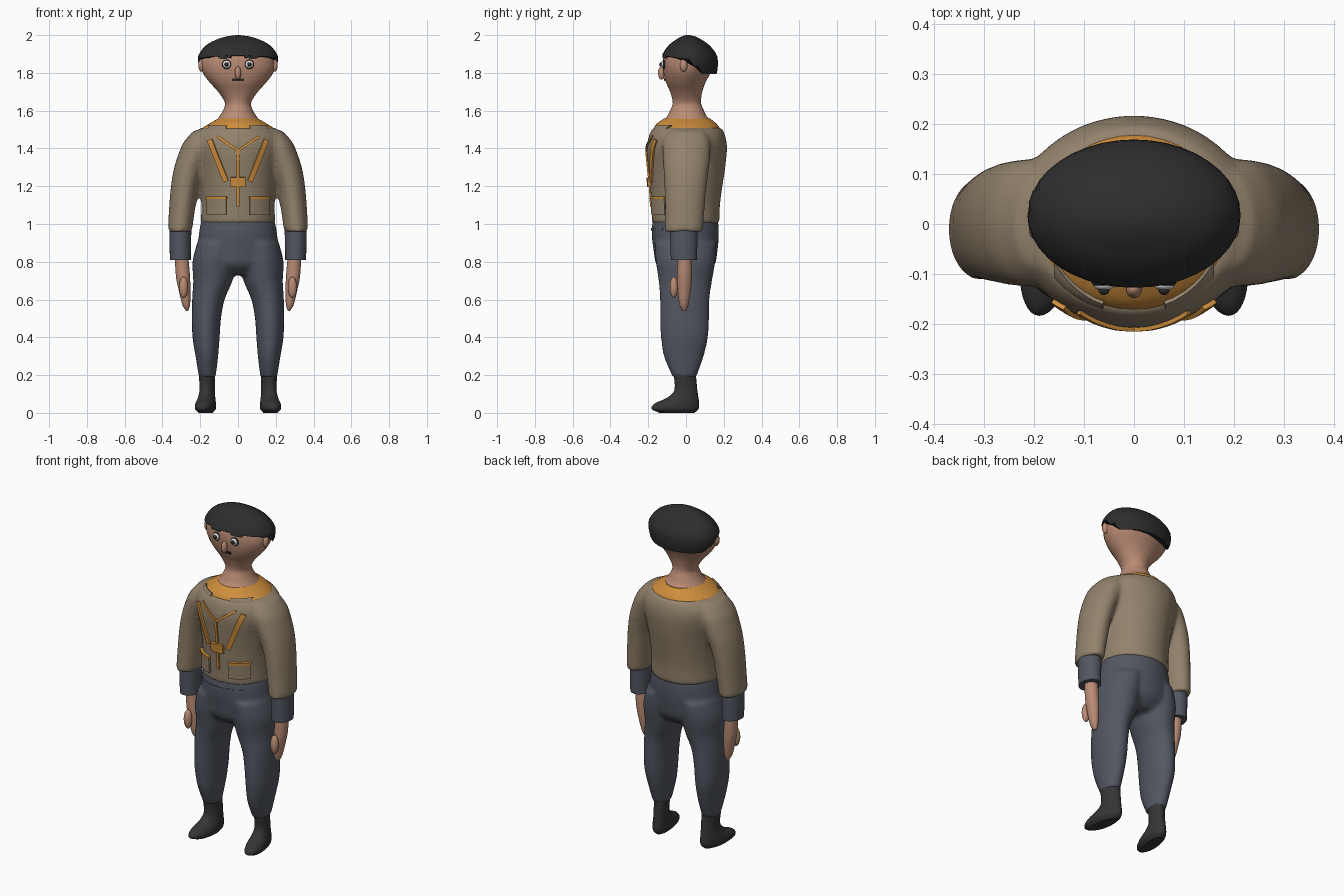
import bpy, bmesh, math
from mathutils import Vector, Matrix
from mathutils.bvhtree import BVHTree

if "Cube" in bpy.data.objects:
    bpy.data.objects.remove(bpy.data.objects["Cube"], do_unlink=True)


def material(name, r, g, b):
    m = bpy.data.materials.new(name)
    m.use_nodes = True
    m.diffuse_color = (r, g, b, 1)
    m.node_tree.nodes["Principled BSDF"].inputs["Base Color"].default_value = (r, g, b, 1)
    return m


SKIN = material("skin", 0.49, 0.26, 0.175)
KHAKI = material("khaki cloth", 0.29, 0.225, 0.15)
SLATE = material("slate cloth", 0.085, 0.095, 0.12)
ORANGE = material("orange cloth", 0.62, 0.27, 0.045)
BLACK = material("cap black", 0.026, 0.026, 0.026)
BOOT = material("boot black", 0.035, 0.035, 0.035)
WHITE = material("eye white", 0.75, 0.75, 0.75)
SIDES = 40


def finish(name, bm, mat, mirror=False):
    bmesh.ops.recalc_face_normals(bm, faces=bm.faces[:])
    mesh = bpy.data.meshes.new(name)
    bm.to_mesh(mesh)
    bm.free()
    mesh.materials.append(mat)
    ob = bpy.data.objects.new(name, mesh)
    bpy.context.collection.objects.link(ob)
    if mirror:
        ob.modifiers.new("Mirror", 'MIRROR').use_mirror_merge = False
    return ob


def sample(rings, z):
    """Smoothly interpolate a ring (z, centre x, half width, front y, back y)."""
    r = [Vector(q) for q in rings]
    n = len(r)
    i = max(k for k in range(n - 1) if r[k][0] <= z or k == 0)

    def slope(k):
        a, b = r[max(k - 1, 0)], r[min(k + 1, n - 1)]
        return (b - a) / (b[0] - a[0])

    h = r[i + 1][0] - r[i][0]
    t = (z - r[i][0]) / h
    return (r[i] * (2*t**3 - 3*t*t + 1) + slope(i) * h * (t**3 - 2*t*t + t)
            + r[i + 1] * (3*t*t - 2*t**3) + slope(i + 1) * h * (t**3 - t*t))


def point(ring, z, k, side=1):
    _, cx, rx, front, back = ring
    a = math.tau * k / SIDES
    return Vector((side * (cx + rx * math.cos(a)),
                   (front + back) / 2 + (back - front) / 2 * math.sin(a), z))


def skin_rows(bm, rows):
    rows = [[bm.verts.new(p) for p in row] for row in rows]
    for low, high in zip(rows, rows[1:]):
        for k in range(SIDES):
            j = (k + 1) % SIDES
            bm.faces.new((low[k], low[j], high[j], high[k])).smooth = True
    bm.faces.new(rows[0])
    bm.faces.new(rows[-1])


def tube(bm, rings, side=1):
    levels = [a[0] + (b[0] - a[0]) * s / 4 for a, b in zip(rings, rings[1:]) for s in range(4)]
    levels.append(rings[-1][0])
    skin_rows(bm, [[point(sample(rings, z), z, k, side) for k in range(SIDES)] for z in levels])


def loft(name, rings, mat, mirror=False):
    bm = bmesh.new()
    tube(bm, rings)
    return finish(name, bm, mat, mirror)


def garment(name, trunk, limb, mat):
    """Fuse a trunk and two limbs into one soft surface."""
    bm = bmesh.new()
    tube(bm, trunk)
    for side in (1, -1):
        tube(bm, limb, side)
    ob = finish(name, bm, mat)
    remesh = ob.modifiers.new("Fuse", 'REMESH')
    remesh.mode = 'VOXEL'
    remesh.voxel_size = 0.012
    remesh.use_smooth_shade = True
    soften = ob.modifiers.new("Soften", 'SMOOTH')
    soften.factor, soften.iterations = 0.5, 7
    return ob


def ellipsoid(name, centre, radii, mat, mirror=False):
    bm = bmesh.new()
    bmesh.ops.create_uvsphere(bm, u_segments=20, v_segments=12, radius=1,
                              matrix=Matrix.Translation(centre) @ Matrix.Diagonal((*radii, 1)))
    for f in bm.faces:
        f.smooth = True
    return finish(name, bm, mat, mirror)


def surface(ob):
    dg = bpy.context.evaluated_depsgraph_get()
    dg.update()
    return BVHTree.FromObject(ob, dg)


def patch(name, tree, a, b, width, thick, mat, mirror=False):
    """A strip from a to b, given in x and z, laid on the front of a surface."""
    a, b = Vector(a), Vector(b)
    d = (b - a).normalized()
    across = Vector((-d.y, d.x)) * width / 2
    bm = bmesh.new()
    grid = []
    for i in range(11):
        row = []
        for s in (-1, -0.5, 0, 0.5, 1):
            p = a.lerp(b, i / 10) + across * s
            hit = tree.ray_cast(Vector((p.x, -1, p.y)), Vector((0, 1, 0)))[0]
            row.append(bm.verts.new((p.x, hit.y if hit else -0.17, p.y)))
        grid.append(row)
    for r, q in zip(grid, grid[1:]):
        for k in range(4):
            bm.faces.new((r[k], r[k + 1], q[k + 1], q[k]))
    ob = finish(name, bm, mat, mirror)
    solid = ob.modifiers.new("Thickness", 'SOLIDIFY')
    solid.thickness, solid.offset = thick * 2, 0
    return ob


# Clothing
jacket = garment("jacket", [
    (1.0, 0, .198, -.18, .177), (1.1, 0, .194, -.184, .18), (1.2, 0, .2, -.19, .193),
    (1.3, 0, .215, -.2, .208), (1.4, 0, .24, -.208, .217), (1.46, 0, .24, -.198, .21),
    (1.51, 0, .2, -.178, .19)], [
    (.96, .308, .064, -.112, .09), (1.1, .294, .07, -.112, .1), (1.2, .281, .074, -.115, .11),
    (1.3, .256, .082, -.12, .122), (1.4, .217, .087, -.125, .13), (1.44, .203, .08, -.12, .125),
    (1.495, .185, .05, -.09, .1)], KHAKI)
trousers = garment("trousers", [
    (.73, 0, .11, -.1, .1), (.78, 0, .2, -.155, .15), (.85, 0, .213, -.17, .166),
    (.95, 0, .207, -.182, .174), (1.02, 0, .192, -.175, .168), (1.06, 0, .17, -.155, .15)], [
    (.19, .163, .045, -.072, .056), (.3, .165, .06, -.118, .094), (.4, .169, .072, -.133, .117),
    (.5, .167, .077, -.138, .122), (.6, .157, .086, -.138, .124), (.7, .133, .104, -.145, .138),
    (.8, .125, .116, -.16, .155), (.9, .105, .112, -.165, .16)], SLATE)
shirt = loft("shirt", [
    (1.45, 0, .2, -.17, .18), (1.5, 0, .195, -.172, .18), (1.53, 0, .155, -.156, .162),
    (1.558, 0, .105, -.118, .128)], ORANGE)
loft("cuffs", [(.81, .305, .055, -.08, .058), (.9, .306, .057, -.083, .06),
               (1.0, .304, .059, -.085, .062)], SLATE, True)

# Boots, splayed outwards at the toes
boots = loft("boots", [
    (0, .165, .035, -.14, .045), (.02, .165, .052, -.182, .066), (.05, .165, .052, -.165, .07),
    (.08, .164, .045, -.1, .066), (.12, .163, .04, -.062, .06), (.21, .163, .043, -.066, .052)],
    BOOT, True)
for v in boots.data.vertices:
    v.co.x -= v.co.y * 0.13

# Hands
loft("hands", [(.54, .27, .006, -.018, 0), (.57, .274, .02, -.034, .012),
               (.65, .283, .031, -.045, .026), (.72, .291, .037, -.047, .031),
               (.84, .3, .036, -.045, .03)], SKIN, True)
ellipsoid("thumbs", (.288, -.064, .665), (.024, .022, .056), SKIN, True)

# Head and cap
head = loft("head", [
    (1.54, 0, .12, -.13, .14), (1.57, 0, .098, -.1, .11), (1.6, 0, .08, -.085, .095),
    (1.64, 0, .069, -.07, .08), (1.7, 0, .105, -.084, .086), (1.75, 0, .15, -.106, .104),
    (1.8, 0, .186, -.119, .13), (1.85, 0, .2, -.123, .148), (1.9, 0, .188, -.112, .145),
    (1.95, 0, .13, -.06, .09)], SKIN)
cap_rings = [
    (1.78, 0, .18, -.116, .158), (1.82, 0, .203, -.125, .167), (1.87, 0, .213, -.13, .168),
    (1.9, 0, .206, -.124, .16), (1.95, 0, .164, -.088, .12), (1.98, 0, .105, -.047, .075),
    (1.994, 0, .055, -.02, .045), (2.0, 0, .01, 0, .02)]


def cap_edge(k):
    s = math.sin(math.tau * k / SIDES)
    if s < .05:
        return 1.87 + .022 * max(0, -s)
    return 1.835 if s < .35 else 1.795


bm = bmesh.new()
rows = []
for i in range(17):
    t = 1 - (1 - i / 16) ** 1.6
    row = []
    for k in range(SIDES):
        z = cap_edge(k) * (1 - t) + 2 * t
        row.append(point(sample(cap_rings, z), z, k))
    rows.append(row)
skin_rows(bm, rows)
finish("cap", bm, BLACK)

# Face
face = surface(head)
ellipsoid("ears", (.194, -.012, 1.84), (.016, .02, .034), SKIN, True)
ellipsoid("nose", (0, -.13, 1.8), (.016, .018, .036), SKIN)
eye_y = face.ray_cast(Vector((.06, -1, 1.845)), Vector((0, 1, 0)))[0].y
for part, lift, size, mat in (("eye_rims", 0, .025, BLACK), ("eyeballs", .006, .02, WHITE),
                              ("pupils", .015, .011, BLACK)):
    ellipsoid(part, (.06, eye_y - lift, 1.845), (size, .01, size), mat, True)
patch("eyebrows", face, (.035, 1.888), (.1, 1.884), .018, .008, BLACK, True)
patch("moustache", face, (-.03, 1.765), (.03, 1.765), .012, .006, BLACK)

# Harness and pockets on the jacket
front = surface(jacket)
patch("wide_straps", front, (.148, 1.445), (.062, 1.225), .026, .009, ORANGE, True)
patch("thin_straps", front, (.108, 1.462), (0, 1.388), .013, .008, ORANGE, True)
patch("centre_strap", front, (0, 1.39), (0, 1.09), .014, .008, ORANGE)
patch("buckle", front, (-.038, 1.222), (.038, 1.222), .052, .016, ORANGE)
patch("pockets", front, (.06, 1.095), (.158, 1.095), .095, .012, KHAKI, True)
patch("pocket_flaps", front, (.058, 1.14), (.16, 1.14), .013, .016, ORANGE, True)
patch("collar_tabs", surface(shirt), (.06, 1.505), (.155, 1.505), .026, .008, KHAKI, True)
patch("waist_seam", surface(trousers), (-.15, .972), (.15, .972), .014, .004, SLATE)
